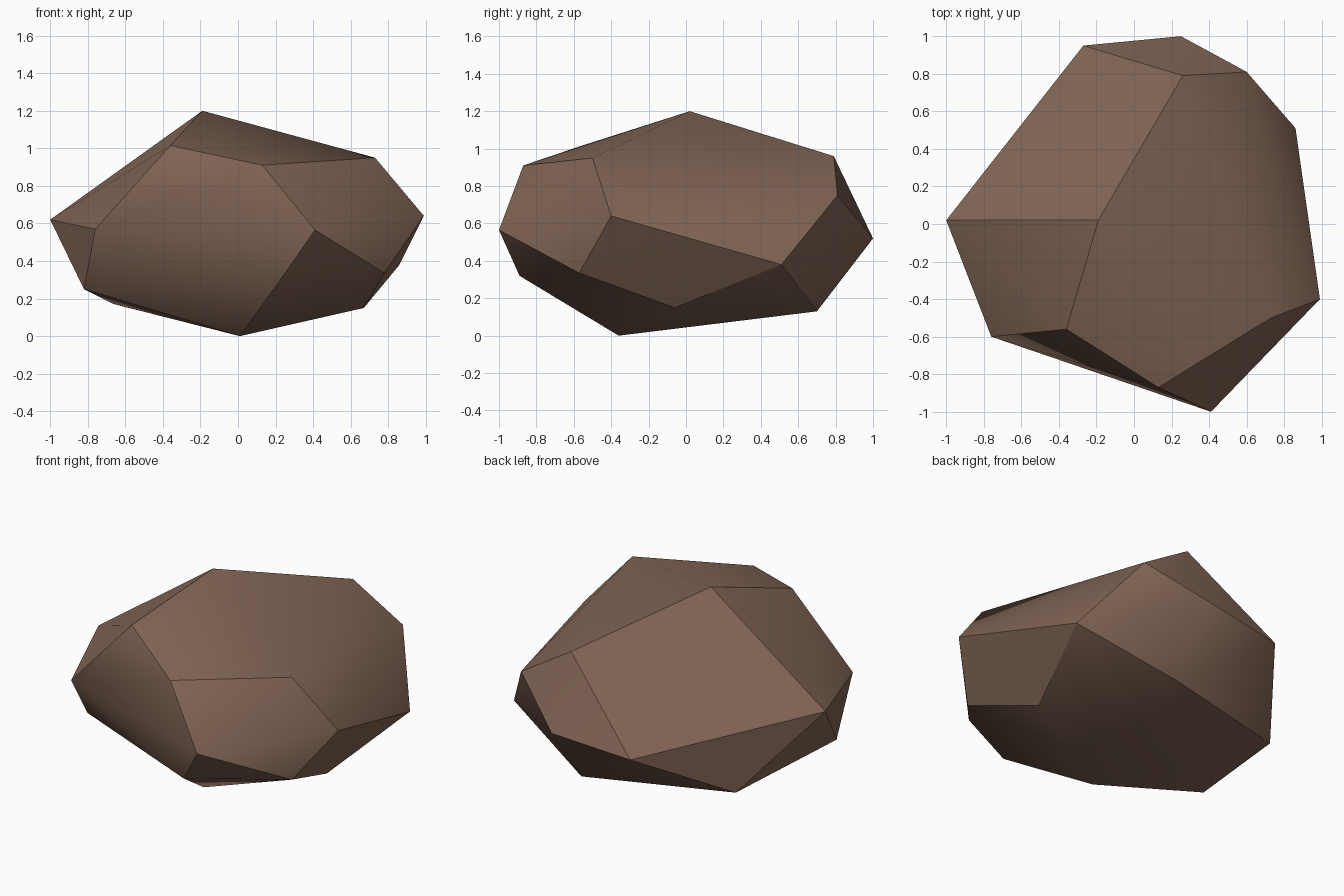
import bpy, bmesh, math

if "Cube" in bpy.data.objects:
    bpy.data.objects.remove(bpy.data.objects["Cube"])

# Corner points of the rock, grouped from the top down
CORNERS = [
    # crown
    (-0.19, 0.02, 1.20), (-0.36, -0.56, 1.015), (0.13, -0.87, 0.91),
    (0.73, -0.50, 0.95), (0.26, 0.79, 0.96), (0.60, 0.81, 0.75),
    # widest belt
    (0.99, -0.40, 0.64), (0.41, -1.00, 0.565), (-0.76, -0.60, 0.57),
    (-1.00, 0.02, 0.62), (-0.27, 0.95, 0.47), (0.25, 1.00, 0.52),
    # underside
    (0.78, -0.57, 0.335), (0.86, 0.51, 0.38), (0.67, -0.06, 0.15),
    (0.24, -0.89, 0.32), (-0.82, -0.35, 0.25), (-0.66, 0.44, 0.17),
    (0.25, 0.70, 0.13), (0.01, -0.36, 0.00),
]

# Wrap the corners in a convex hull
bm = bmesh.new()
for co in CORNERS:
    bm.verts.new(co)
bmesh.ops.convex_hull(bm, input=bm.verts[:])
bmesh.ops.recalc_face_normals(bm, faces=bm.faces[:])
mesh = bpy.data.meshes.new("rock")
bm.to_mesh(mesh)
bm.free()

rock = bpy.data.objects.new("rock", mesh)
bpy.context.collection.objects.link(rock)

# One brown stone colour
stone = bpy.data.materials.new("brown stone")
stone.diffuse_color = (0.22, 0.13, 0.09, 1.0)
stone.use_nodes = True
stone.node_tree.nodes["Principled BSDF"].inputs["Base Color"].default_value = stone.diffuse_color
mesh.materials.append(stone)

# Soft shading within facets, crisp ridges between them
bpy.context.view_layer.objects.active = rock
rock.select_set(True)
bpy.ops.object.shade_smooth_by_angle(angle=math.radians(30))
